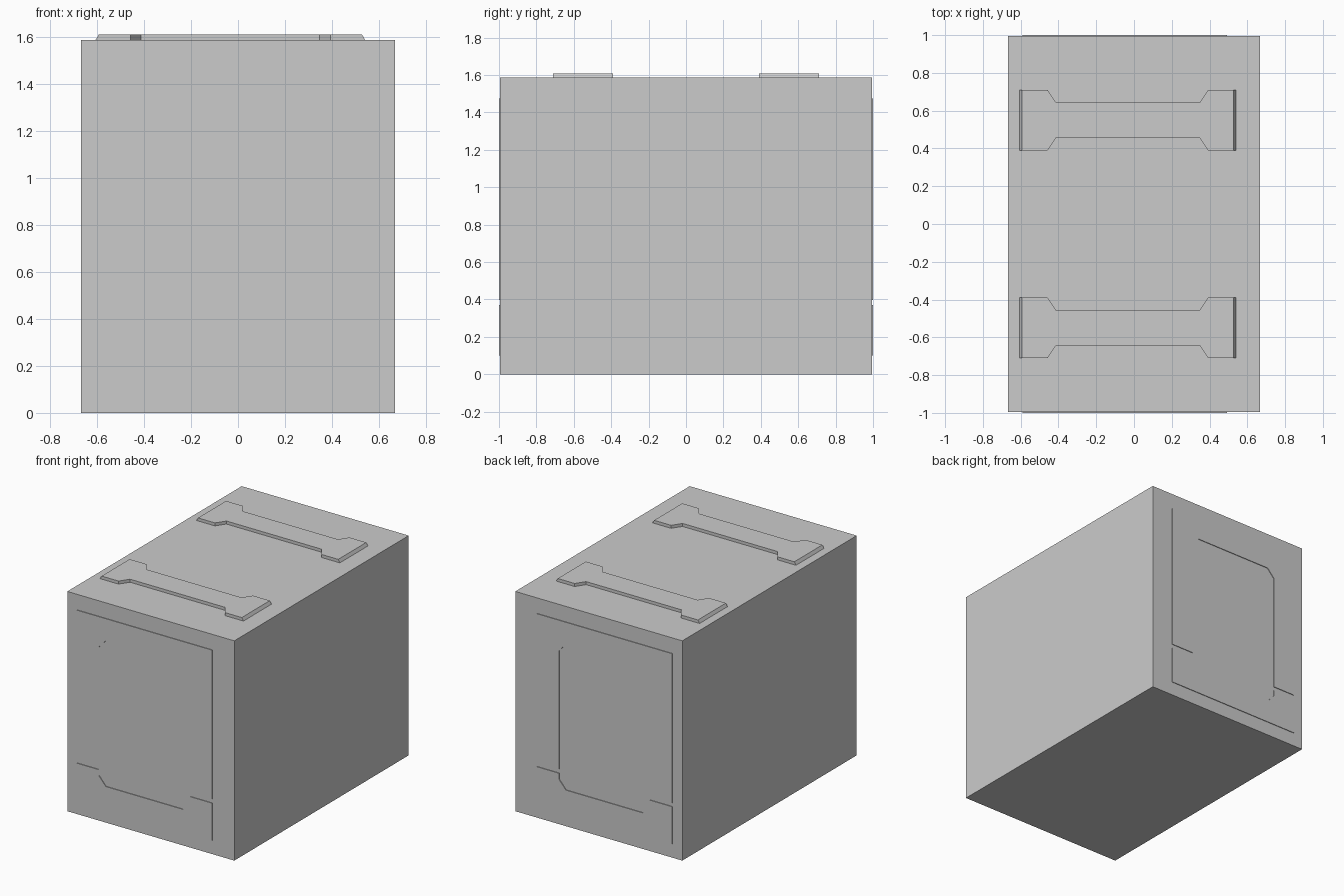
import bpy
import bmesh
from mathutils import Vector

default = bpy.data.objects.get("Cube")
if default:
    bpy.data.objects.remove(default, do_unlink=True)

HALF_W, HEIGHT = 0.667, 1.587
RELIEF = 0.005            # thickness of the end frames
STRAP = 0.022             # thickness of the top straps
HALF_D = 1 - RELIEF

grey = bpy.data.materials.new("plain grey")
grey.use_nodes = True
colour = (0.6, 0.6, 0.6, 1)
grey.diffuse_color = colour
grey.node_tree.nodes["Principled BSDF"].inputs["Base Color"].default_value = colour


def finish(name, bm):
    bmesh.ops.recalc_face_normals(bm, faces=bm.faces)
    mesh = bpy.data.meshes.new(name)
    bm.to_mesh(mesh)
    bm.free()
    mesh.materials.append(grey)
    obj = bpy.data.objects.new(name, mesh)
    bpy.context.scene.collection.objects.link(obj)
    return obj


def extruded(name, points, push, adjust=None):
    """Solid made by pushing a flat outline along a vector."""
    bm = bmesh.new()
    face = bm.faces.new([bm.verts.new(p) for p in points])
    grown = bmesh.ops.extrude_face_region(bm, geom=[face], use_keep_orig=True)
    moved = [v for v in grown["geom"] if isinstance(v, bmesh.types.BMVert)]
    bmesh.ops.translate(bm, verts=moved, vec=Vector(push))
    if adjust:
        adjust(moved)
    return finish(name, bm)


# Main crate body
bm = bmesh.new()
bmesh.ops.create_cube(bm, size=1)
bmesh.ops.scale(bm, verts=bm.verts, vec=(2 * HALF_W, 2 * HALF_D, HEIGHT))
bmesh.ops.translate(bm, verts=bm.verts, vec=(0, 0, HEIGHT / 2))
finish("crate_body", bm)

# Two-piece frames on the front and back: U-shaped bottom, arched top
LEFT, RIGHT = -0.59, 0.493          # outer sides
IN_LEFT, IN_RIGHT = -0.412, 0.315   # opening sides
CUT = 0.056                         # opening corner width


def frame_outline(split, outer, corner, inner):
    return [(LEFT, split), (LEFT, outer), (RIGHT, outer), (RIGHT, split),
            (IN_RIGHT, split), (IN_RIGHT, corner), (IN_RIGHT - CUT, inner),
            (IN_LEFT + CUT, inner), (IN_LEFT, corner), (IN_LEFT, split)]


for side, sign in (("front", -1), ("back", 1)):
    for part, outline in (("lower", frame_outline(0.37, 0.10, 0.327, 0.263)),
                          ("upper", frame_outline(0.398, 1.475, 1.255, 1.316))):
        extruded(f"{side}_{part}_frame",
                 [(x, sign * HALF_D, z) for x, z in outline],
                 (0, sign * RELIEF, 0))

# Dumbbell-shaped straps on top, with sloped ends
MID = -0.0325
HALF_STRAP = 0.573
HALF_OUTLINE = [(HALF_STRAP, 0.16), (0.425, 0.16), (0.38, 0.093)]


def slope_ends(verts):
    for v in verts:
        offset = v.co.x - MID
        if abs(offset) > HALF_STRAP - 0.01:
            v.co.x -= 0.013 if offset > 0 else -0.013


upper = HALF_OUTLINE + [(-x, y) for x, y in reversed(HALF_OUTLINE)]
strap_outline = upper + [(x, -y) for x, y in reversed(upper)]
for side, sign in (("front", -1), ("back", 1)):
    extruded(f"{side}_top_strap",
             [(MID + x, sign * 0.55 + y, HEIGHT) for x, y in strap_outline],
             (0, 0, STRAP), slope_ends)
